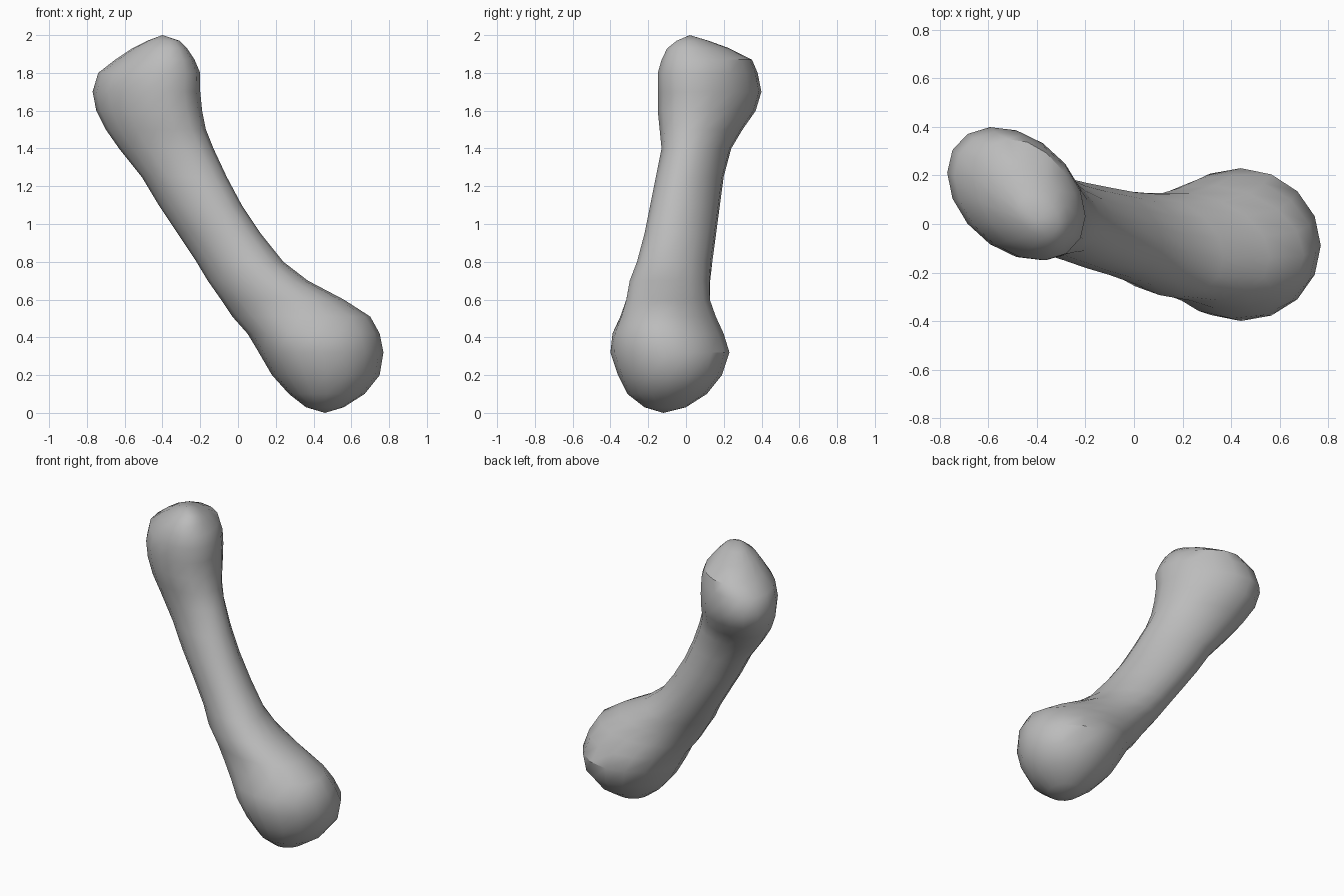
import bpy
import bmesh
import math

cube = bpy.data.objects.get("Cube")
if cube:
    bpy.data.objects.remove(cube, do_unlink=True)

SIDES = 16

# Level cross-sections of the bone: height, x from, x to, y from, y to
SECTIONS = [
    (0.03, 0.36, 0.56, -0.22, 0.00),
    (0.10, 0.27, 0.67, -0.31, 0.11),
    (0.20, 0.18, 0.75, -0.36, 0.19),
    (0.32, 0.11, 0.77, -0.40, 0.23),
    (0.42, 0.05, 0.75, -0.39, 0.20),
    (0.51, -0.03, 0.70, -0.35, 0.16),
    (0.60, -0.09, 0.56, -0.32, 0.13),
    (0.70, -0.16, 0.37, -0.30, 0.13),
    (0.80, -0.22, 0.24, -0.26, 0.14),
    (0.95, -0.32, 0.12, -0.22, 0.16),
    (1.10, -0.42, 0.02, -0.19, 0.18),
    (1.25, -0.51, -0.06, -0.16, 0.20),
    (1.40, -0.63, -0.13, -0.13, 0.24),
    (1.50, -0.70, -0.17, -0.14, 0.30),
    (1.60, -0.75, -0.19, -0.15, 0.37),
    (1.70, -0.77, -0.20, -0.15, 0.40),
    (1.80, -0.74, -0.20, -0.15, 0.38),
    (1.87, -0.65, -0.23, -0.13, 0.35),
    (1.93, -0.56, -0.27, -0.10, 0.23),
    (1.97, -0.48, -0.31, -0.05, 0.12),
]
LOWER_TIP = (0.46, -0.12, 0)
UPPER_TIP = (-0.40, 0.02, 2)


def make_material(name, color):
    mat = bpy.data.materials.new(name)
    mat.use_nodes = True
    mat.diffuse_color = color
    mat.node_tree.nodes["Principled BSDF"].inputs["Base Color"].default_value = color
    return mat


def add_section(bm, z, x_from, x_to, y_from, y_to):
    """Ellipse filling the given extents; the shaft and upper end lie askew."""
    skew = -0.32 * min(1, max(0, (z - 0.3) / 0.5))
    cx, cy = (x_from + x_to) / 2, (y_from + y_to) / 2
    rx, ry = (x_to - x_from) / 2, (y_to - y_from) / 2
    ring = []
    for i in range(SIDES):
        t = math.tau * i / SIDES
        ring.append(bm.verts.new((cx + rx * math.cos(t), cy + ry * math.sin(t + skew), z)))
    return ring


# Bone: stacked sections bridged into one skin
bm = bmesh.new()
rings = [add_section(bm, *section) for section in SECTIONS]
for low, high in zip(rings, rings[1:]):
    for i in range(SIDES):
        j = (i + 1) % SIDES
        bm.faces.new((low[i], low[j], high[j], high[i]))

# Rounded tips closing both ends
for ring, tip in ((rings[0], LOWER_TIP), (rings[-1], UPPER_TIP)):
    apex = bm.verts.new(tip)
    for i in range(SIDES):
        bm.faces.new((ring[i], ring[(i + 1) % SIDES], apex))
bmesh.ops.recalc_face_normals(bm, faces=bm.faces)

mesh = bpy.data.meshes.new("bone")
bm.to_mesh(mesh)
bm.free()
mesh.materials.append(make_material("bone grey", (0.5, 0.5, 0.5, 1)))

bone = bpy.data.objects.new("bone", mesh)
bpy.context.collection.objects.link(bone)
bpy.context.view_layer.objects.active = bone
bone.select_set(True)
bpy.ops.object.shade_smooth_by_angle(angle=math.radians(35))
